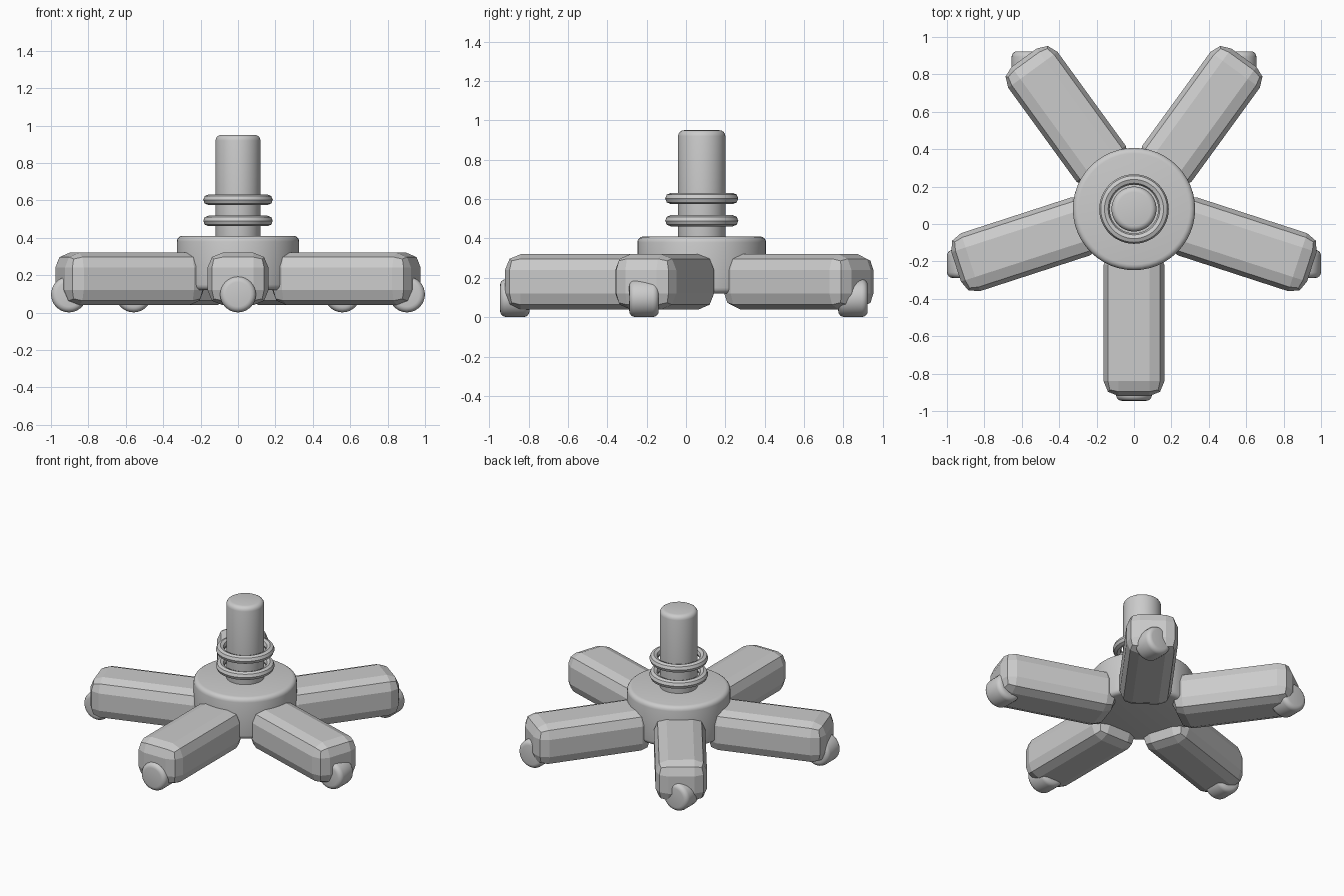
import bpy
from math import radians, cos, sin

if "Cube" in bpy.data.objects:
    bpy.data.objects.remove(bpy.data.objects["Cube"])

CY = 0.08  # hub centre in y


def bevel(ob, width, segments, smooth=True):
    """Round the edges, then shade."""
    bpy.ops.object.transform_apply(location=False, rotation=False, scale=True)
    m = ob.modifiers.new("Bevel", 'BEVEL')
    m.width = width
    m.segments = segments
    m.limit_method = 'ANGLE'
    m.angle_limit = radians(40)
    bpy.ops.object.modifier_apply(modifier=m.name)
    if smooth:
        bpy.ops.object.shade_smooth_by_angle(angle=radians(35))


def cylinder(name, r, depth, loc, rot=(0, 0, 0), width=0.03, sides=48):
    bpy.ops.mesh.primitive_cylinder_add(vertices=sides, radius=r, depth=depth,
                                        location=loc, rotation=rot)
    ob = bpy.context.object
    ob.name = name
    bevel(ob, width, 4)
    return ob


# Central hub and upright column
cylinder("hub", 0.327, 0.29, (0, CY, 0.265))
cylinder("column", 0.12, 0.60, (0, CY, 0.65))

# Two collar rings around the column
for i, z in enumerate((0.49, 0.603)):
    bpy.ops.mesh.primitive_torus_add(major_radius=0.158, minor_radius=0.028,
                                     major_segments=48, minor_segments=8,
                                     location=(0, CY, z))
    bpy.context.object.name = f"collar_ring_{i + 1}"
    bpy.ops.object.shade_smooth_by_angle(angle=radians(35))

# Five chamfered legs, each with a wheel under the tip
for i in range(5):
    a = radians(-90 + 72 * i)
    bpy.ops.mesh.primitive_cube_add(size=1, rotation=(0, 0, a),
                                    location=(0.61 * cos(a), CY + 0.61 * sin(a), 0.18))
    leg = bpy.context.object
    leg.name = f"leg_{i + 1}"
    leg.scale = (0.78, 0.326, 0.28)
    bevel(leg, 0.08, 2, smooth=False)
    # wheels all roll about the y axis
    cylinder(f"wheel_{i + 1}", 0.096, 0.15,
             (0.95 * cos(a), CY + 0.95 * sin(a), 0.097), (radians(90), 0, 0), 0.03, 32)
